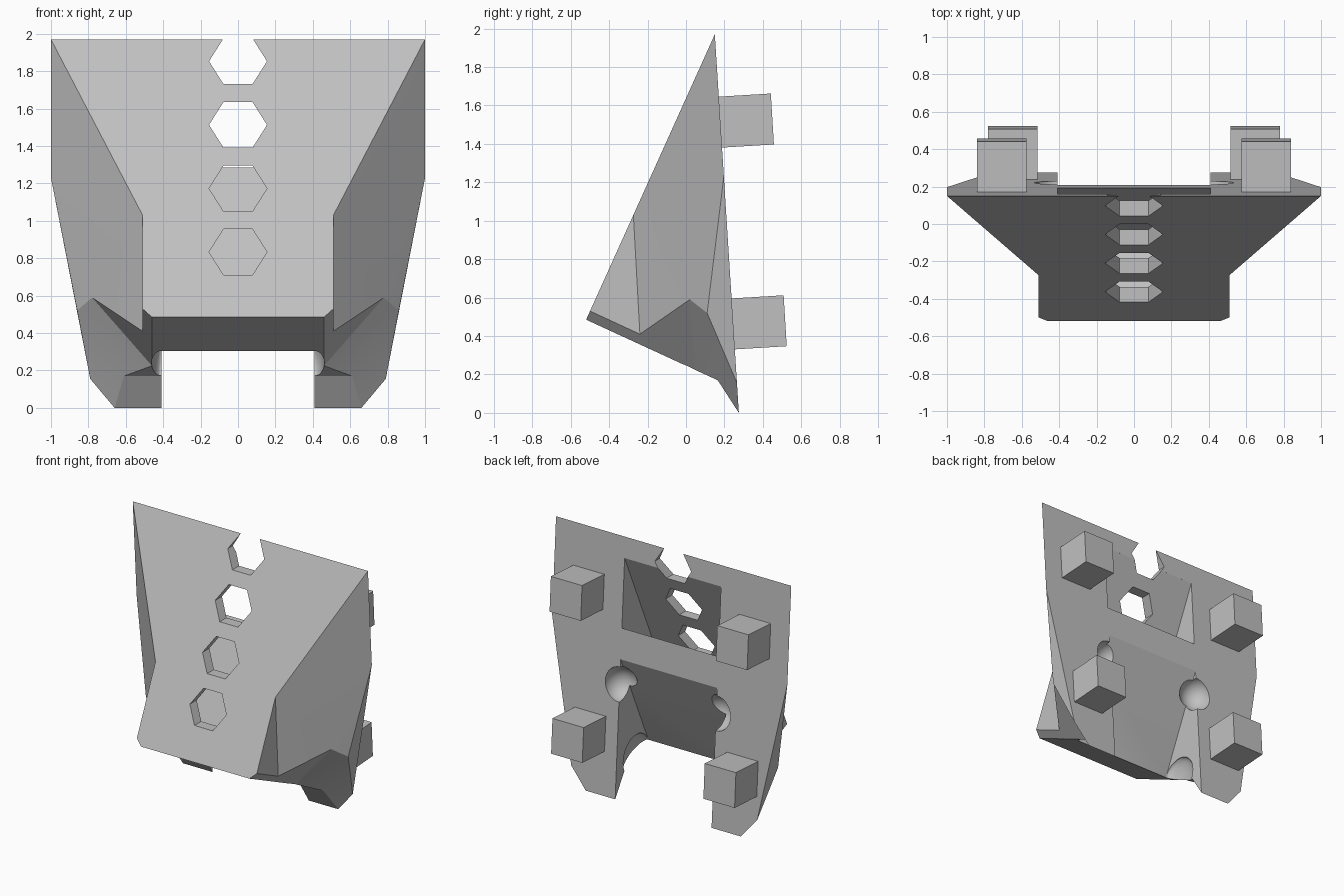
import bpy, bmesh, math
from mathutils import Matrix

if "Cube" in bpy.data.objects:
    bpy.data.objects.remove(bpy.data.objects["Cube"])

grey = bpy.data.materials.new("light_grey")
grey.use_nodes = True
grey.diffuse_color = (0.53, 0.53, 0.53, 1)
grey.node_tree.nodes["Principled BSDF"].inputs["Base Color"].default_value = (0.53, 0.53, 0.53, 1)

SLOPE = 0.451


def front(z):
    return 0.15 - SLOPE * (1.97 - z)


def back(z):
    return 0.15 + 0.0635 * (1.97 - z)


def finish(bm, name):
    bmesh.ops.recalc_face_normals(bm, faces=bm.faces)
    mesh = bpy.data.meshes.new(name)
    bm.to_mesh(mesh)
    bm.free()
    mesh.materials.append(grey)
    ob = bpy.data.objects.new(name, mesh)
    bpy.context.collection.objects.link(ob)
    return ob


def prism(name, ring_a, ring_b):
    """Solid between two matching rings of points."""
    bm = bmesh.new()
    a = [bm.verts.new(p) for p in ring_a]
    b = [bm.verts.new(p) for p in ring_b]
    bm.faces.new(a)
    bm.faces.new(b[::-1])
    for i in range(len(a)):
        j = (i + 1) % len(a)
        bm.faces.new((a[j], a[i], b[i], b[j]))
    return finish(bm, name)


def prism_x(name, profile, x0, x1):
    return prism(name, [(x0, y, z) for y, z in profile], [(x1, y, z) for y, z in profile])


def activate(ob):
    bpy.ops.object.select_all(action='DESELECT')
    ob.select_set(True)
    bpy.context.view_layer.objects.active = ob


def cut(ob, cutter):
    cutter.hide_render = True
    activate(ob)
    mod = ob.modifiers.new("cut", 'BOOLEAN')
    mod.operation = 'DIFFERENCE'
    mod.solver = 'EXACT'
    mod.object = cutter
    bpy.ops.object.modifier_apply(modifier=mod.name)
    bpy.data.objects.remove(cutter)


# Wedge body: named corners of one half, mirrored to the other
corners = {
    "top": (1, back(1.97), 1.97), "shoulder": (0.51, front(1.03), 1.03),
    "nose_side": (0.51, front(0.53), 0.53), "nose": (0.46, front(0.485), 0.485),
    "cheek": (0.51, -0.24, 0.41), "fin_tip": (0.78, 0.02, 0.59),
    "fin_base": (0.46, 0.045, 0.225), "edge": (1, back(1.23), 1.23),
    "rim": (0.86, 0.11, 0.52), "heel": (0.61, 0.165, 0.17),
    "ankle": (0.79, back(0.155), 0.155), "toe": (0.66, back(0), 0),
}
half_faces = [
    "top shoulder edge", "shoulder cheek fin_tip", "shoulder fin_tip edge",
    "fin_tip rim edge", "shoulder nose_side cheek",
    "nose_side cheek fin_tip fin_base nose", "fin_tip fin_base rim",
    "fin_base heel rim", "rim heel ankle", "heel ankle toe", "edge rim ankle",
]
# Faces that span both halves
span_faces = [
    "top shoulder nose_side nose", "nose fin_base heel", "heel toe",
    "top edge ankle toe",
]
bm = bmesh.new()
side = {s: {n: bm.verts.new((s * x, y, z)) for n, (x, y, z) in corners.items()} for s in (1, -1)}
for s in (1, -1):
    for f in half_faces:
        bm.faces.new([side[s][n] for n in f.split()])
for f in span_faces:
    names = f.split()
    if names[0] == "nose":
        # the underside is split so that it stays flat
        for a, b in zip(names, names[1:]):
            bm.faces.new([side[1][a], side[1][b], side[-1][b], side[-1][a]])
    else:
        bm.faces.new([side[1][n] for n in names] + [side[-1][n] for n in names[::-1]])
body = finish(bm, "wedge_body")

# Lower recess, open at the back and below
low = 1.05 - 0.85
cut(body, prism_x("lower_recess", [
    (back(1.05), 1.05), (back(1.05) - SLOPE * 0.85, low), (-0.175, -0.2),
    (0.5, -0.2), (0.5, 1.05)], -0.41, 0.41))

# Upper slot behind the sloping front wall
cut(body, prism_x("upper_slot", [
    (0.16, 1.81), (front(0.68) + 0.082, 0.68), (-0.125, 0.58),
    (back(1.285), 1.285), (0.5, 1.285), (0.5, 1.81)], -0.41, 0.41))

# Row of hexagonal holes
for k in range(4):
    zc = 1.853 - 0.34 * k
    ring = [(0.155 * math.cos(math.radians(60 * i)),
             zc + 0.141 * math.sin(math.radians(60 * i))) for i in range(6)]
    y = front(zc)
    cut(body, prism("hex_hole", [(x, y - 0.2, z) for x, z in ring],
                    [(x, y + 0.2, z) for x, z in ring]))

# Rounded hollows in the recess walls
for s in (1, -1):
    for centre, size in (((0.41 * s, back(0.86), 0.86), (0.122, 0.132, 0.132)),
                         ((0.41 * s, 0.017, 0.24), (0.052, 0.16, 0.16))):
        bm = bmesh.new()
        bmesh.ops.create_uvsphere(bm, u_segments=32, v_segments=16, radius=1,
                                  matrix=Matrix.Translation(centre) @ Matrix.Diagonal((*size, 1)))
        cut(body, finish(bm, "hollow"))

activate(body)
bpy.ops.object.shade_smooth_by_angle(angle=math.radians(22))

# Four square pegs standing square to the back
for s, label in ((1, "left"), (-1, "right")):
    for level, z, x0 in (("upper", 1.38, 0.575), ("lower", 0.33, 0.515)):
        y = back(z)
        prism_x(f"{level}_{label}_peg", [
            (y - 0.01, z), (y + 0.27, z + 0.017), (y + 0.254, z + 0.282),
            (y - 0.026, z + 0.265)], s * x0, s * (x0 + 0.265))
